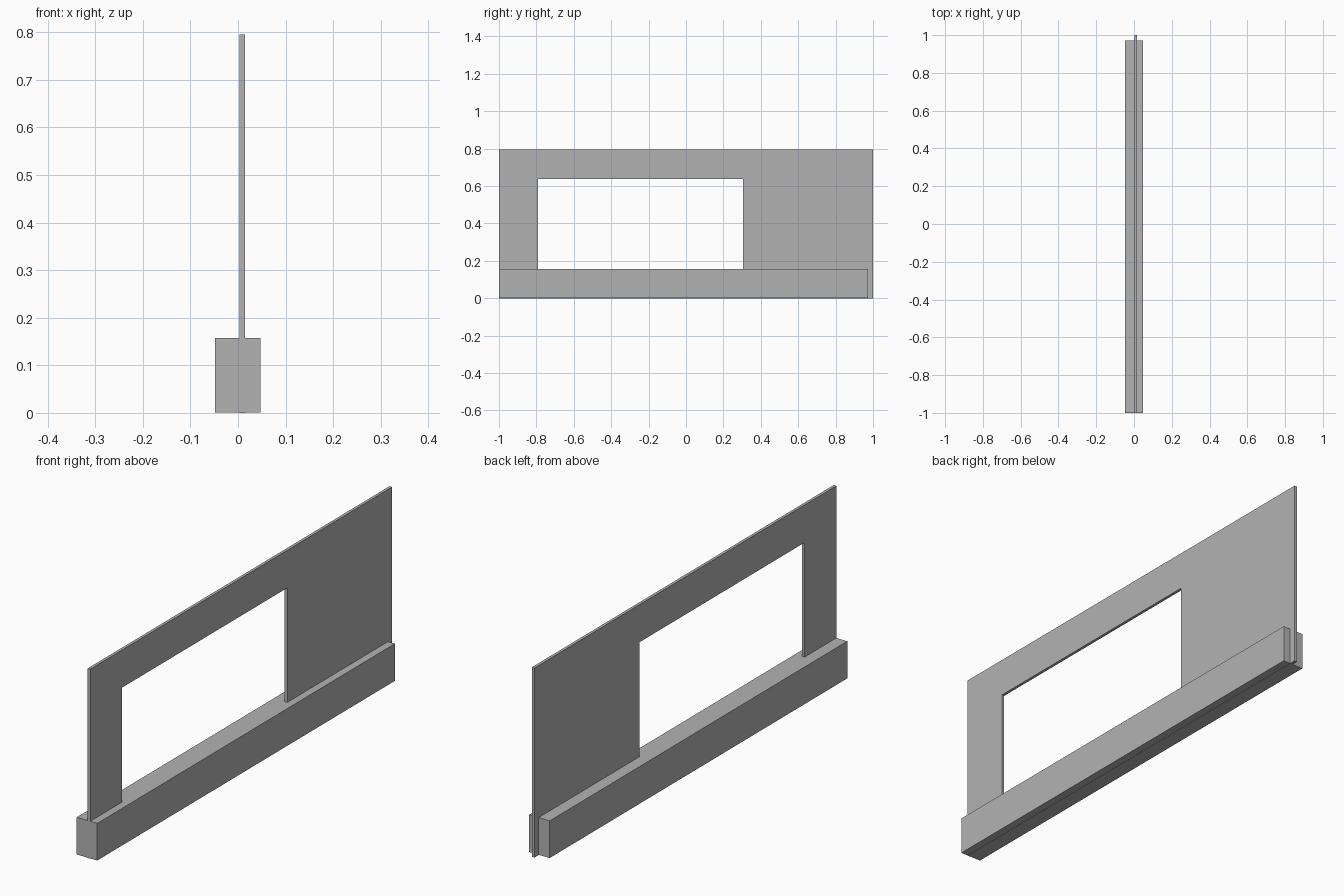
import bpy
import bmesh
from mathutils import Vector

cube = bpy.data.objects.get("Cube")
if cube:
    bpy.data.objects.remove(cube, do_unlink=True)

# Single plain grey
grey = bpy.data.materials.new("plain grey")
grey.use_nodes = True
colour = (0.45, 0.45, 0.45, 1)
grey.diffuse_color = colour
grey.node_tree.nodes["Principled BSDF"].inputs["Base Color"].default_value = colour


def finish(name, bm):
    bmesh.ops.recalc_face_normals(bm, faces=bm.faces)
    mesh = bpy.data.meshes.new(name)
    bm.to_mesh(mesh)
    bm.free()
    mesh.materials.append(grey)
    obj = bpy.data.objects.new(name, mesh)
    bpy.context.collection.objects.link(obj)
    return obj


def box(name, low, high):
    low, high = Vector(low), Vector(high)
    bm = bmesh.new()
    bmesh.ops.create_cube(bm, size=1)
    bmesh.ops.scale(bm, vec=high - low, verts=bm.verts)
    bmesh.ops.translate(bm, vec=(low + high) / 2, verts=bm.verts)
    return finish(name, bm)


def wall_with_opening(name, x0, x1, outer, opening):
    """Rectangular wall in the YZ plane with one rectangular hole."""
    def corners(y0, z0, y1, z1):
        return [(y0, z0), (y1, z0), (y1, z1), (y0, z1)]
    bm = bmesh.new()
    rings = [[bm.verts.new((x0, y, z)) for y, z in corners(*r)]
             for r in (outer, opening)]
    for i in range(4):
        j = (i + 1) % 4
        bm.faces.new((rings[0][i], rings[0][j], rings[1][j], rings[1][i]))
    grown = bmesh.ops.extrude_face_region(bm, geom=bm.faces[:], use_keep_orig=True)
    verts = [g for g in grown["geom"] if isinstance(g, bmesh.types.BMVert)]
    bmesh.ops.translate(bm, vec=(x1 - x0, 0, 0), verts=verts)
    # Merge the four strips of each side into one flat frame
    bmesh.ops.recalc_face_normals(bm, faces=bm.faces)
    return finish(name, bm)


# Low base beam, stopping just short of the rear end
box("base_beam", (-0.048, -1, 0.001), (0.047, 0.972, 0.157))

# Thin upright wall through the beam, with a window opening down to the beam
wall_with_opening("wall_panel", 0.003, 0.015,
                  (-1, 0, 1, 0.795), (-0.79, 0.155, 0.305, 0.637))
